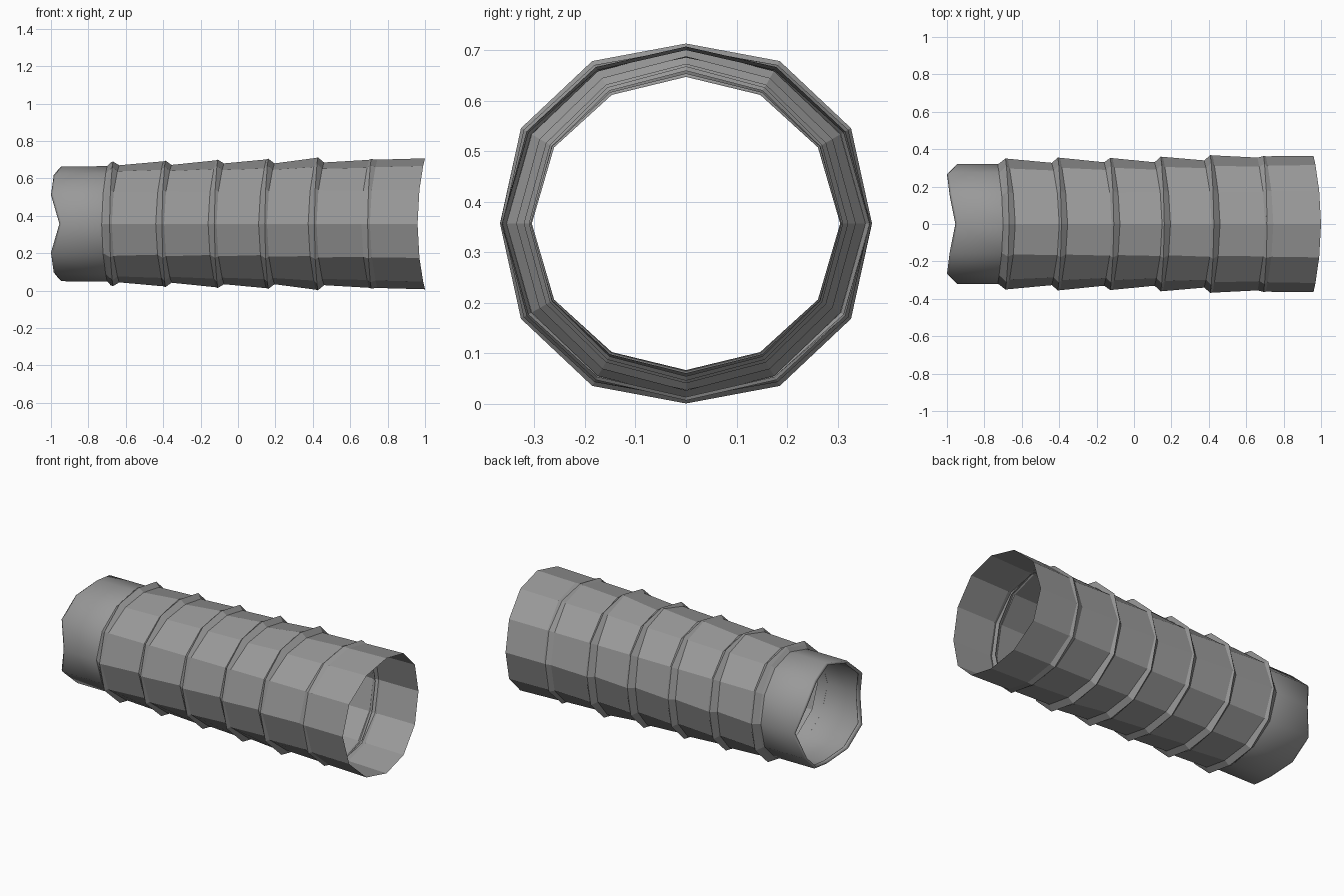
import bpy, bmesh
from math import sin, cos, radians

if "Cube" in bpy.data.objects:
    bpy.data.objects.remove(bpy.data.objects["Cube"])

CZ = 0.357      # axis height
N = 12          # sides

grey = bpy.data.materials.new("dark_grey")
grey.diffuse_color = (0.32, 0.32, 0.32, 1)
grey.use_nodes = True
grey.node_tree.nodes["Principled BSDF"].inputs["Base Color"].default_value = grey.diffuse_color


def tube(name, stations, smooth=False):
    """Loft rings; a station is (x_side, r_side, x_top, r_top, bulge), or a function of the angle."""
    bm = bmesh.new()
    rings = []
    for s in stations:
        ring = []
        for i in range(N):
            a = radians(i * 360 / N)
            t = sin(a) ** 2
            if callable(s):
                x, r = s(i, t)
            else:
                x = s[0] + (s[2] - s[0]) * t
                r = s[1] + (s[3] - s[1]) * t + s[4] * sin(2 * a) ** 2
            ring.append(bm.verts.new((x, r * cos(a), CZ + r * sin(a))))
        rings.append(ring)
    for p, q in zip(rings, rings[1:]):
        for i in range(N):
            j = (i + 1) % N
            f = bm.faces.new((p[i], p[j], q[j], q[i]))
            f.smooth = smooth
    bmesh.ops.recalc_face_normals(bm, faces=bm.faces)
    me = bpy.data.meshes.new(name)
    bm.to_mesh(me)
    bm.free()
    me.materials.append(grey)
    ob = bpy.data.objects.new(name, me)
    bpy.context.collection.objects.link(ob)
    return ob


# Pleat rings: x at the side, front edge radius (side, top), back edge radius (side, top)
pleats = [
    (-0.72, 0.325, 0.333, 0.350, 0.313),
    (-0.44, 0.327, 0.338, 0.355, 0.315),
    (-0.16, 0.330, 0.343, 0.353, 0.323),
    (0.11, 0.330, 0.348, 0.360, 0.323),
    (0.375, 0.340, 0.356, 0.368, 0.328),
    (0.66, 0.355, 0.346, 0.363, 0.343),
]

# Faceted pleated body, flared right; each pleat has a raised ridge between two edges
body = [(-0.73, 0.320, -0.70, 0.308, 0.0)]
for x, a_side, a_top, b_side, b_top in pleats:
    body.append((x, a_side, x + 0.040, a_top - 0.004, 0.002))
    body.append((x + 0.033, b_side, x + 0.052, a_top, 0.016))
    body.append((x + 0.045, b_side - 0.001, x + 0.085, b_top, 0.003))
body.append((0.96, 0.364, 1.0, 0.350, 0.005))
tube("pleated_sleeve", body)

# Inner lips where each section tucks into the next
for k, (x, a_side, a_top, b_side, b_top) in enumerate(pleats[1:]):
    tube(f"inner_lip_{k + 1}", [
        (x, a_side, x + 0.05, min(a_top, b_top + 0.01), 0.0),
        (x + 0.03, a_side - 0.02, x + 0.07, b_top - 0.013, 0.0)])


# Smooth cuff with a wavy, folded-in left edge
def cuff_x(i):
    return {0: -0.955, 1: -1.0, 2: -0.985, 3: -0.955}[min(i, 6 - i) if i <= 6 else min(i - 6, 12 - i)]


tube("cuff", [
    lambda i, t: (cuff_x(i) + 0.025, 0.305 - 0.015 * t),
    lambda i, t: (cuff_x(i), 0.312 - 0.015 * t),
    lambda i, t: (cuff_x(i) + 0.012, 0.321 - 0.014 * t),
    lambda i, t: (-0.73 + 0.03 * t, 0.321 - 0.013 * t),
    lambda i, t: (-0.67 + 0.03 * t, 0.308 - 0.012 * t)], smooth=True)
